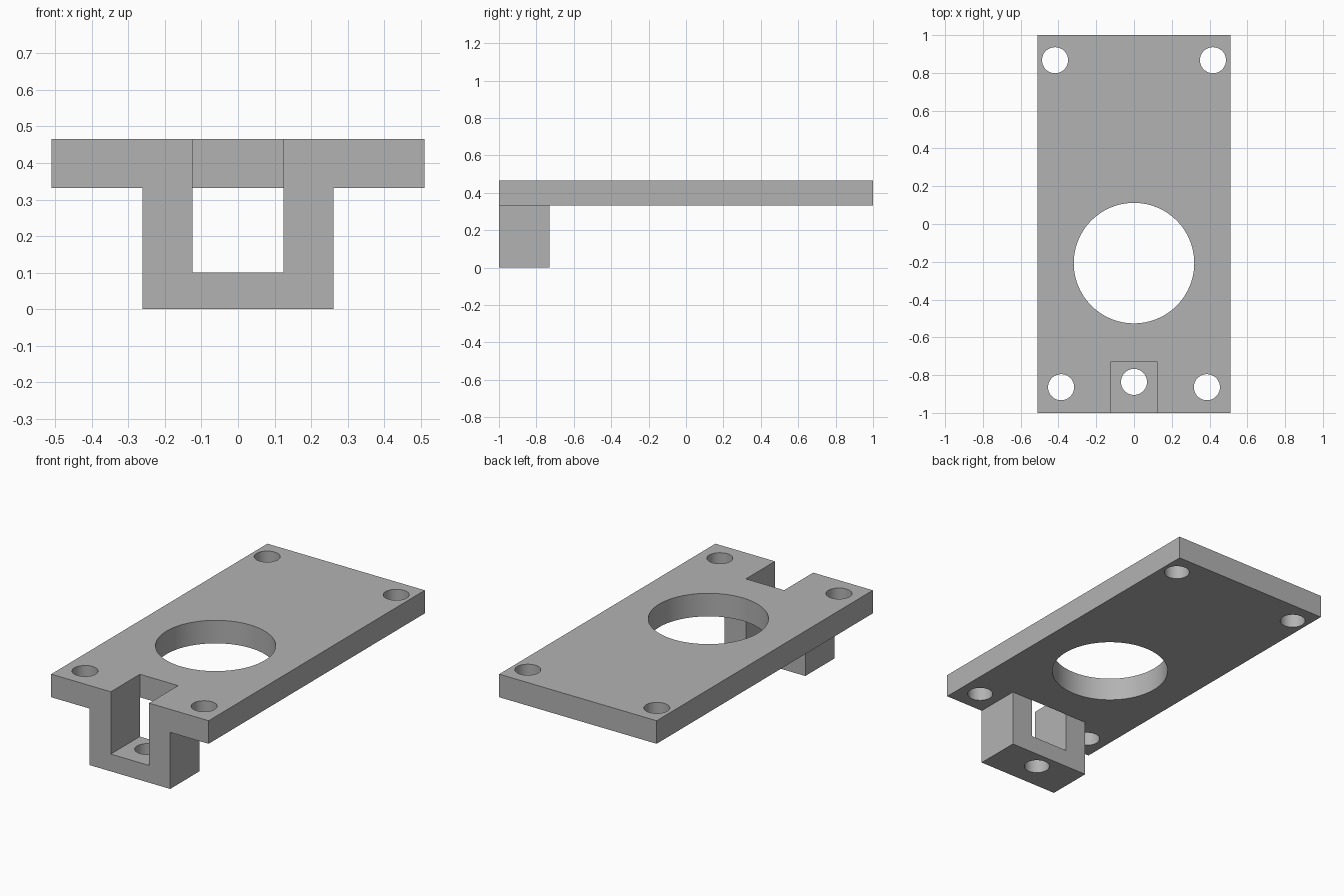
import bpy, bmesh, math
from mathutils import Vector

if "Cube" in bpy.data.objects:
    bpy.data.objects.remove(bpy.data.objects["Cube"])

grey = bpy.data.materials.new("plain grey")
grey.diffuse_color = (0.45, 0.45, 0.45, 1)
grey.use_nodes = True
grey.node_tree.nodes["Principled BSDF"].inputs["Base Color"].default_value = grey.diffuse_color

HALF_W, THICK_Z, TOP_Z = 0.51, 0.331, 0.466   # plate half width, underside, top
SLOT_W, SLOT_Z, BACK_Y = 0.124, 0.101, -0.731  # slot half width, floor, back edge
LUG_W = 0.261                                  # bracket half width


def prism(name, outline, offset):
    """Extrude a closed outline along an offset vector."""
    bm = bmesh.new()
    face = bm.faces.new([bm.verts.new(p) for p in outline])
    ext = bmesh.ops.extrude_face_region(bm, geom=[face])
    moved = [v for v in ext["geom"] if isinstance(v, bmesh.types.BMVert)]
    bmesh.ops.translate(bm, verts=moved, vec=Vector(offset))
    bmesh.ops.recalc_face_normals(bm, faces=bm.faces[:])
    mesh = bpy.data.meshes.new(name)
    bm.to_mesh(mesh)
    bm.free()
    mesh.materials.append(grey)
    obj = bpy.data.objects.new(name, mesh)
    bpy.context.collection.objects.link(obj)
    return obj


def combine(target, tool, operation):
    """Apply a boolean and discard the tool object."""
    mod = target.modifiers.new(operation, "BOOLEAN")
    mod.operation, mod.object, mod.solver = operation, tool, "EXACT"
    bpy.context.view_layer.objects.active = target
    bpy.ops.object.modifier_apply(modifier=mod.name)
    bpy.data.objects.remove(tool)


def drill(target, x, y, radius, z0, z1, sides):
    ring = [(x + radius * math.cos(2 * math.pi * i / sides),
             y + radius * math.sin(2 * math.pi * i / sides), z0) for i in range(sides)]
    combine(target, prism("hole_cutter", ring, (0, 0, z1 - z0)), "DIFFERENCE")


# Flat plate with a notch in its front edge
right = [(SLOT_W, BACK_Y), (SLOT_W, -1), (HALF_W, -1), (HALF_W, 1)]
outline = right + [(-x, y) for x, y in reversed(right)]
plate = prism("mounting_plate", [(x, y, THICK_Z) for x, y in outline],
              (0, 0, TOP_Z - THICK_Z))

# U-shaped bracket hanging below the notch
right = [(SLOT_W, SLOT_Z), (SLOT_W, THICK_Z), (LUG_W, THICK_Z), (LUG_W, 0)]
profile = right + [(-x, z) for x, z in reversed(right)]
bracket = prism("u_bracket", [(x, -1, z) for x, z in profile], (0, BACK_Y + 1, 0))
combine(plate, bracket, "UNION")

# Large opening, corner screw holes and bracket screw hole
drill(plate, 0, -0.207, 0.319, 0.2, 0.6, 96)
for side in (-1, 1):
    drill(plate, side * 0.418, 0.867, 0.069, 0.2, 0.6, 48)
    drill(plate, side * 0.386, -0.864, 0.069, 0.2, 0.6, 48)
drill(plate, 0, -0.836, 0.069, -0.1, 0.2, 48)

# Merge coplanar faces, then smooth only the hole walls
bm = bmesh.new()
bm.from_mesh(plate.data)
bmesh.ops.remove_doubles(bm, verts=bm.verts[:], dist=1e-5)
bmesh.ops.dissolve_limit(bm, angle_limit=math.radians(0.5),
                         verts=bm.verts[:], edges=bm.edges[:])
bm.to_mesh(plate.data)
bm.free()
plate.select_set(True)
bpy.context.view_layer.objects.active = plate
bpy.ops.object.shade_smooth_by_angle(angle=math.radians(30))
